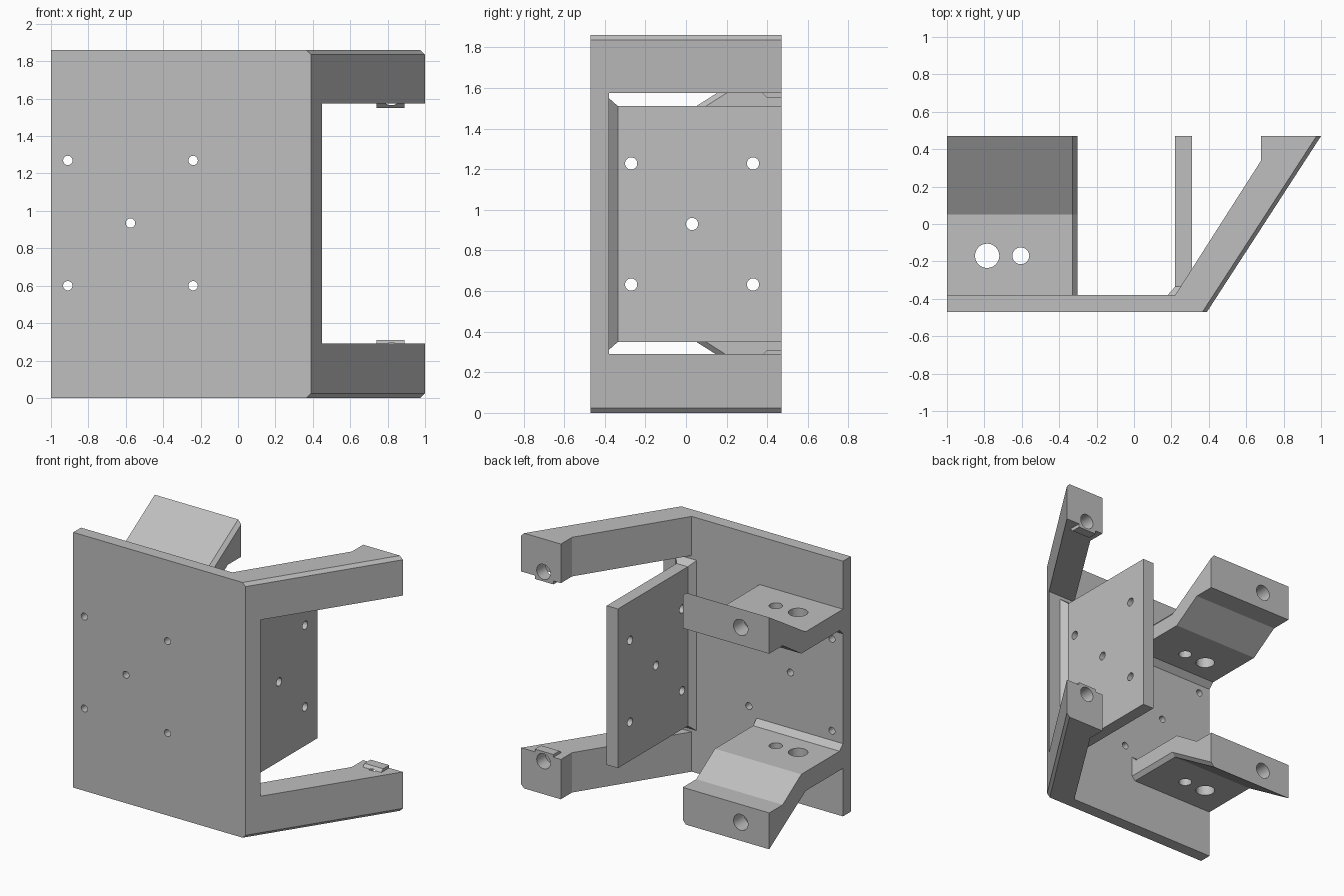
import bpy, bmesh
from mathutils import Vector, Matrix

cube = bpy.data.objects.get("Cube")
if cube:
    bpy.data.objects.remove(cube, do_unlink=True)

HEIGHT = 1.86
MID = HEIGHT / 2

grey = bpy.data.materials.new("matte_grey")
grey.use_nodes = True
grey.diffuse_color = (0.52, 0.52, 0.52, 1)
grey.node_tree.nodes["Principled BSDF"].inputs["Base Color"].default_value = (0.52, 0.52, 0.52, 1)


def finish(name, bm):
    bmesh.ops.recalc_face_normals(bm, faces=bm.faces)
    mesh = bpy.data.meshes.new(name)
    bm.to_mesh(mesh)
    bm.free()
    mesh.materials.append(grey)
    ob = bpy.data.objects.new(name, mesh)
    bpy.context.collection.objects.link(ob)
    return ob


def loft(name, sections):
    """Solid through matching rings of points."""
    bm = bmesh.new()
    rings = [[bm.verts.new(p) for p in ring] for ring in sections]
    n = len(rings[0])
    for a, b in zip(rings, rings[1:]):
        for i in range(n):
            j = (i + 1) % n
            bm.faces.new((a[i], a[j], b[j], b[i]))
    bm.faces.new(rings[0])
    bm.faces.new(rings[-1])
    return finish(name, bm)


def box(name, lo, hi):
    (x0, y0, z0), (x1, y1, z1) = lo, hi
    ring = [(x0, y0), (x1, y0), (x1, y1), (x0, y1)]
    return loft(name, [[(x, y, z) for x, y in ring] for z in (z0, z1)])


def rod(centre, axis, radius, length):
    bm = bmesh.new()
    turn = Vector((0, 0, 1)).rotation_difference(Vector(axis)).to_matrix().to_4x4()
    bmesh.ops.create_cone(bm, cap_ends=True, segments=32, radius1=radius, radius2=radius,
                          depth=length, matrix=Matrix.Translation(centre) @ turn)
    return finish("cutter", bm)


def cut(ob, cutters):
    """Subtract the cutters, bake the result and remove them."""
    for c in cutters:
        c.hide_render = True
        mod = ob.modifiers.new("cut", 'BOOLEAN')
        mod.operation = 'DIFFERENCE'
        mod.solver = 'EXACT'
        mod.object = c
    bpy.context.view_layer.update()
    deps = bpy.context.evaluated_depsgraph_get()
    mesh = bpy.data.meshes.new_from_object(ob.evaluated_get(deps))
    ob.modifiers.clear()
    ob.data = mesh
    for c in cutters:
        bpy.data.objects.remove(c, do_unlink=True)


def quincunx(u, v, du, dv):
    return [(u, v)] + [(u + a * du, v + b * dv) for a in (-1, 1) for b in (-1, 1)]


# Front plate with slanted side, outer top and bottom edges chamfered
def outline(inset, z):
    pts = [(-1, -0.47), (0.39 - inset, -0.47), (1 - inset, 0.47), (0.68, 0.47),
           (0.68, 0.34), (0.22, -0.38), (-1, -0.38)]
    return [(x, y, z) for x, y in pts]


c = 0.024
frame = loft("front_plate_and_arms", [outline(c, 0), outline(0, c),
                                      outline(0, HEIGHT - c), outline(c, HEIGHT)])
cutters = [box("cutter", (0.1, -0.38, 0.29), (1.2, 0.6, 1.575))]
cutters += [rod((x, -0.42, z), (0, 1, 0), 0.025, 0.4)
            for x, z in quincunx(-0.575, MID + 0.005, 0.335, 0.335)]
cutters += [rod((0.82, 0.47, MID + s * 0.69), (0, 1, 0), 0.055, 0.2) for s in (-1, 1)]
cut(frame, cutters)

# Middle plate with a flared foot where it meets the front plate
def foot(grow, y):
    return [(x, y, z) for x, z in ((0.22 - grow, 0.35 - grow), (0.31 + grow, 0.35 - grow),
                                   (0.31 + grow, 1.51 + grow), (0.22 - grow, 1.51 + grow))]


middle = loft("middle_plate", [foot(0.04, -0.39), foot(0.04, -0.38), foot(0, -0.335), foot(0, 0.47)])
cut(middle, [rod((0.265, y, z), (1, 0, 0), 0.03, 0.3)
             for y, z in quincunx(0.03, MID, 0.3, 0.298)])

# Cranked brackets and screw tabs, mirrored top and bottom
for side, s in (("upper", 1), ("lower", -1)):
    outer = [(-0.39, 0.58), (0.05, 0.58), (0.47, 0.845)]
    inner = [(0.47, 0.58), (0.315, 0.58), (0.1, 0.44), (-0.34, 0.44), (-0.38, 0.40), (-0.39, 0.40)]

    def profile(x, drop):
        ring = [(y, h - drop) for y, h in outer] + inner
        return [(x, y, MID + s * h) for y, h in ring]

    bracket = loft(side + "_bracket", [profile(-1, 0), profile(-0.328, 0), profile(-0.303, 0.03)])
    cut(bracket, [
        rod((-0.785, -0.17, MID + s * 0.51), (0, 0, 1), 0.065, 0.5),
        rod((-0.605, -0.17, MID + s * 0.51), (0, 0, 1), 0.045, 0.5),
        rod((-0.77, 0.47, MID + s * 0.71), (0, 1, 0), 0.058, 0.24)])

    # Small tab that thickens the arm under its screw hole
    tab_side = [(0.37, 0.65), (0.40, 0.62), (0.47, 0.62), (0.47, 0.65)]
    tab = loft(side + "_arm_tab", [[(x, y, MID + s * h) for y, h in tab_side]
                                   for x in (0.74, 0.89)])
    cut(tab, [rod((0.82, 0.47, MID + s * 0.69), (0, 1, 0), 0.055, 0.2)])
